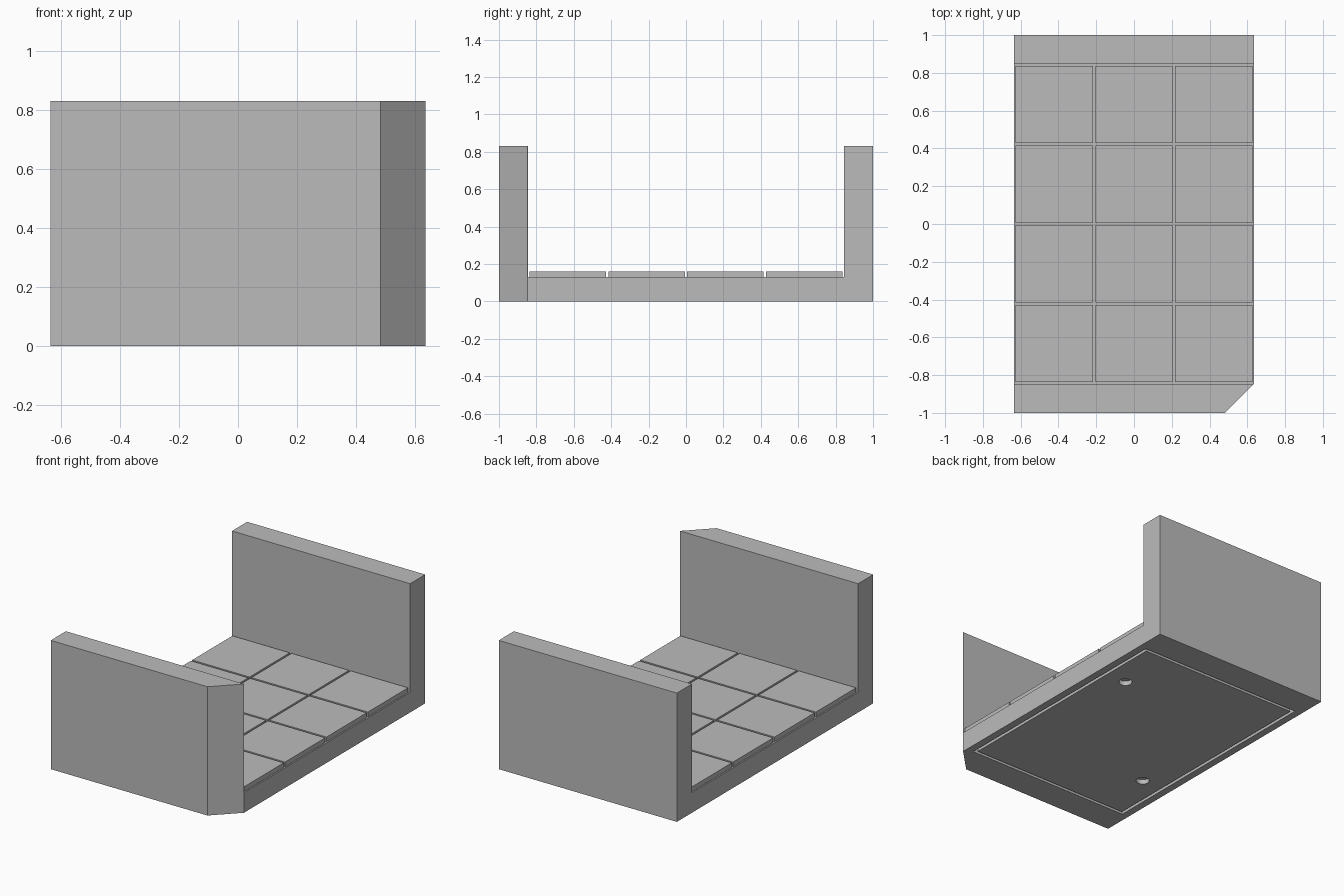
import bpy, bmesh
from mathutils import Vector

if "Cube" in bpy.data.objects:
    bpy.data.objects.remove(bpy.data.objects["Cube"])

HALF_X, HALF_Y, HEIGHT = 0.635, 1.0, 0.83
WALL_IN, FLOOR, TILE_TOP = 0.846, 0.13, 0.16
PITCH, TILE = 0.422, 0.409

stone = bpy.data.materials.new("stone grey")
stone.use_nodes = True
color = (0.5, 0.5, 0.5, 1)
stone.diffuse_color = color
stone.node_tree.nodes["Principled BSDF"].inputs["Base Color"].default_value = color


def finish(name, bm):
    bmesh.ops.recalc_face_normals(bm, faces=bm.faces)
    mesh = bpy.data.meshes.new(name)
    bm.to_mesh(mesh)
    bm.free()
    mesh.materials.append(stone)
    obj = bpy.data.objects.new(name, mesh)
    bpy.context.collection.objects.link(obj)
    return obj


def box(name, center, size):
    bm = bmesh.new()
    bmesh.ops.create_cube(bm, size=1)
    bmesh.ops.scale(bm, vec=size, verts=bm.verts)
    bmesh.ops.translate(bm, vec=center, verts=bm.verts)
    return finish(name, bm)


def cut(target, cutter):
    cutter.hide_render = True
    mod = target.modifiers.new("cut", "BOOLEAN")
    mod.operation = "DIFFERENCE"
    mod.solver = "EXACT"
    mod.object = cutter
    bpy.context.view_layer.objects.active = target
    bpy.ops.object.modifier_apply(modifier=mod.name)
    bpy.data.objects.remove(cutter)


# Floor and both walls: one U profile swept across x
profile = [(-HALF_Y, 0), (HALF_Y, 0), (HALF_Y, HEIGHT), (WALL_IN, HEIGHT),
           (WALL_IN, FLOOR), (-WALL_IN, FLOOR), (-WALL_IN, HEIGHT), (-HALF_Y, HEIGHT)]
bm = bmesh.new()
face = bm.faces.new([bm.verts.new((-HALF_X, y, z)) for y, z in profile])
swept = bmesh.ops.extrude_face_region(bm, geom=[face])["geom"]
bmesh.ops.translate(bm, vec=(2 * HALF_X, 0, 0),
                    verts=[v for v in swept if isinstance(v, bmesh.types.BMVert)])
# Chamfered front left corner
cut_geom = bmesh.ops.bisect_plane(
    bm, geom=bm.verts[:] + bm.edges[:] + bm.faces[:], clear_outer=True,
    plane_co=Vector((HALF_X, -WALL_IN - 0.001, 0)), plane_no=Vector((1, -1, 0)))["geom_cut"]
bmesh.ops.holes_fill(bm, edges=[e for e in cut_geom if isinstance(e, bmesh.types.BMEdge)])
body = finish("floor_and_walls", bm)

# Rectangular groove in the underside
GX, GY, GW, DEPTH = 0.587, 0.81, 0.02, 0.03
for side in (-1, 1):
    cut(body, box("groove_cutter", (side * (GX - GW / 2), 0, 0), (GW, 2 * GY, 2 * DEPTH)))
    cut(body, box("groove_cutter", (0, side * (GY - GW / 2), 0), (2 * GX, GW, 2 * DEPTH)))

# Two round sockets in the underside
for side in (-1, 1):
    bm = bmesh.new()
    bmesh.ops.create_cone(bm, cap_ends=True, segments=32, radius1=0.04, radius2=0.04,
                          depth=2 * DEPTH)
    bmesh.ops.translate(bm, vec=(side * PITCH, side * PITCH, 0), verts=bm.verts)
    cut(body, finish("socket_cutter", bm))

# Floor tiles
for col in range(3):
    for row in range(4):
        box(f"floor_tile_{col}_{row}",
            ((col - 1) * PITCH, (row - 1.5) * PITCH, (FLOOR + TILE_TOP) / 2 - 0.001),
            (TILE, TILE, TILE_TOP - FLOOR + 0.002))
